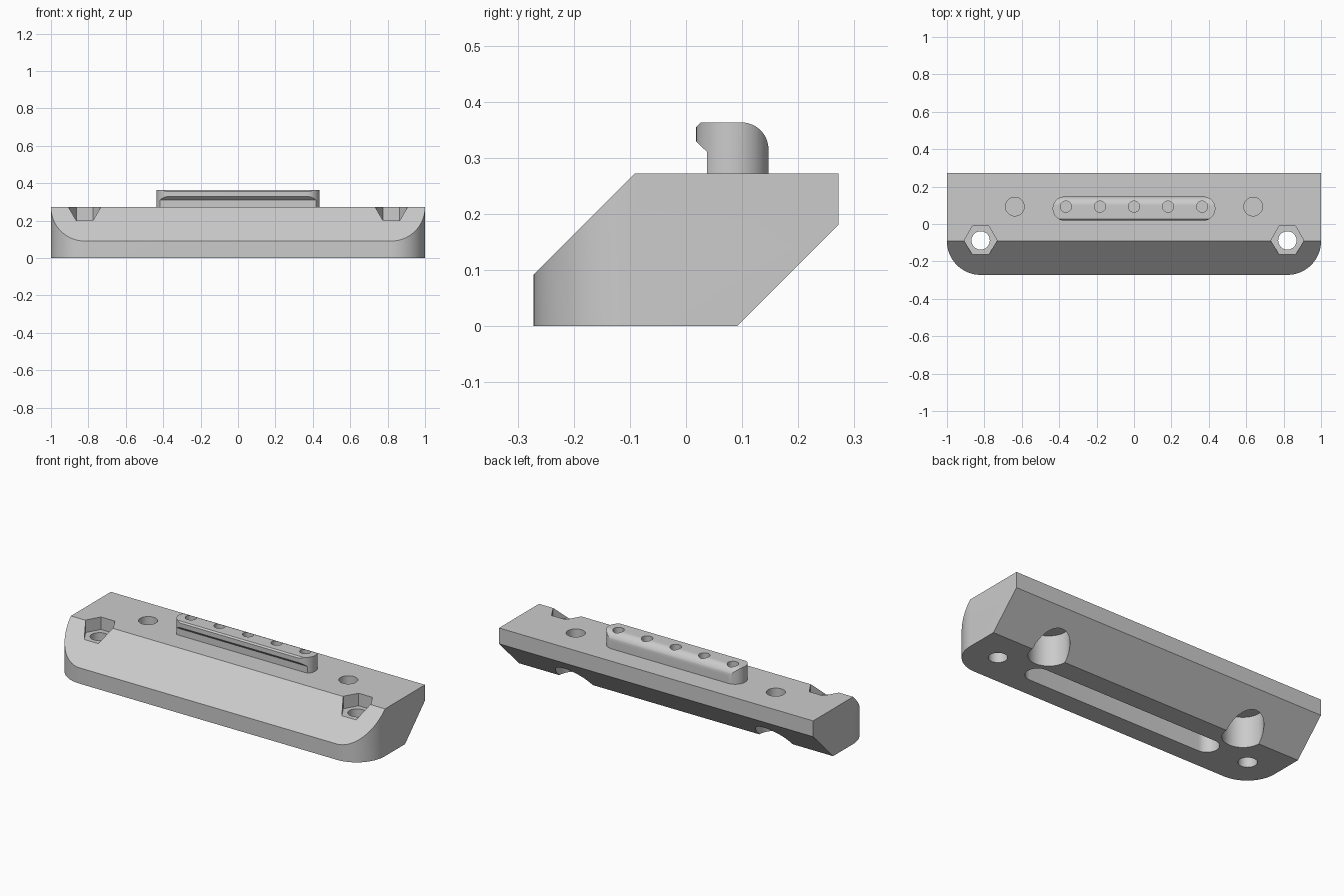
import bpy, bmesh, math
from mathutils import Vector

if "Cube" in bpy.data.objects:
    bpy.data.objects.remove(bpy.data.objects["Cube"], do_unlink=True)

grey = bpy.data.materials.new("plain grey")
grey.use_nodes = True
COLOUR = (0.6, 0.6, 0.6, 1)
grey.diffuse_color = COLOUR
grey.node_tree.nodes["Principled BSDF"].inputs["Base Color"].default_value = COLOUR


def prism(name, outline, lift):
    """Extrude a closed outline of 3D points along the lift vector."""
    bm = bmesh.new()
    face = bm.faces.new([bm.verts.new(p) for p in outline])
    new = bmesh.ops.extrude_face_region(bm, geom=[face])["geom"]
    bmesh.ops.translate(bm, vec=Vector(lift), verts=[g for g in new if isinstance(g, bmesh.types.BMVert)])
    bmesh.ops.recalc_face_normals(bm, faces=bm.faces)
    mesh = bpy.data.meshes.new(name)
    bm.to_mesh(mesh)
    bm.free()
    mesh.materials.append(grey)
    obj = bpy.data.objects.new(name, mesh)
    bpy.context.collection.objects.link(obj)
    return obj


def arc(cx, cy, r, start, end, n=16):
    angles = [math.radians(start + (end - start) * i / n) for i in range(n + 1)]
    return [(cx + r * math.cos(a), cy + r * math.sin(a)) for a in angles]


def side_prism(name, profile, half):
    return prism(name, [(-half, y, z) for y, z in profile], (2 * half, 0, 0))


def plan_prism(name, plan, low, high):
    return prism(name, [(x, y, low) for x, y in plan], (0, 0, high - low))


def hole(name, x, y, r, low, high, sides=48):
    return plan_prism(name, arc(x, y, r, 0, 360, sides)[:-1], low, high)


def stadium(half, y, r):
    return arc(half - r, y, r, -90, 90, 24) + arc(r - half, y, r, 90, 270, 24)


def combine(obj, tool, operation):
    mod = obj.modifiers.new(tool.name, "BOOLEAN")
    mod.operation, mod.solver, mod.object = operation, "EXACT", tool
    bpy.context.view_layer.objects.active = obj
    bpy.ops.object.modifier_apply(modifier=mod.name)
    bpy.data.objects.remove(tool, do_unlink=True)


# Slanted block with rounded front corners
body = side_prism("body", [(-0.272, 0), (0.091, 0), (0.272, 0.181), (0.272, 0.272),
                           (-0.091, 0.272), (-0.272, 0.091)], 1)
R = 0.18
plan = [(1, 0.4), (-1, 0.4)] + arc(R - 1, R - 0.272, R, 180, 270) + arc(1 - R, R - 0.272, R, 270, 360)
combine(body, plan_prism("rounding", plan, -0.1, 0.5), "INTERSECT")

# Nut pockets, bolt holes, blind top holes and underside bores
for side in (-1, 1):
    for tool in (
        hole("nut_pocket", side * 0.82, -0.088, 0.088, 0.2, 0.4, 6),
        hole("bolt_hole", side * 0.82, -0.088, 0.049, -0.1, 0.3),
        hole("top_hole", side * 0.637, 0.093, 0.05, 0.21, 0.4),
        hole("under_bore", side * 0.637, 0.093, 0.106, -0.1, 0.175),
    ):
        combine(body, tool, "DIFFERENCE")

# Slot along the underside
combine(body, plan_prism("slot", stadium(0.62, -0.092, 0.065), -0.1, 0.1), "DIFFERENCE")

# Hooked rail with rounded ends
hook = [(0.037, 0.27), (0.147, 0.27)] + arc(0.099, 0.315, 0.048, 0, 90, 12)
hook += [(0.026, 0.363), (0.018, 0.355), (0.018, 0.329), (0.037, 0.311)]
rail = side_prism("rail", hook, 0.5)
combine(rail, plan_prism("rail_ends", stadium(0.435, 0.0825, 0.0645), 0.2, 0.5), "INTERSECT")
for i in range(-2, 3):
    combine(rail, hole("pin_hole", i * 0.182, 0.093, 0.03, 0.285, 0.5, 32), "DIFFERENCE")

# Smooth curved walls, keep crisp edges
for obj in (body, rail):
    bpy.ops.object.select_all(action="DESELECT")
    obj.select_set(True)
    bpy.context.view_layer.objects.active = obj
    bpy.ops.object.shade_smooth_by_angle(angle=math.radians(25))
